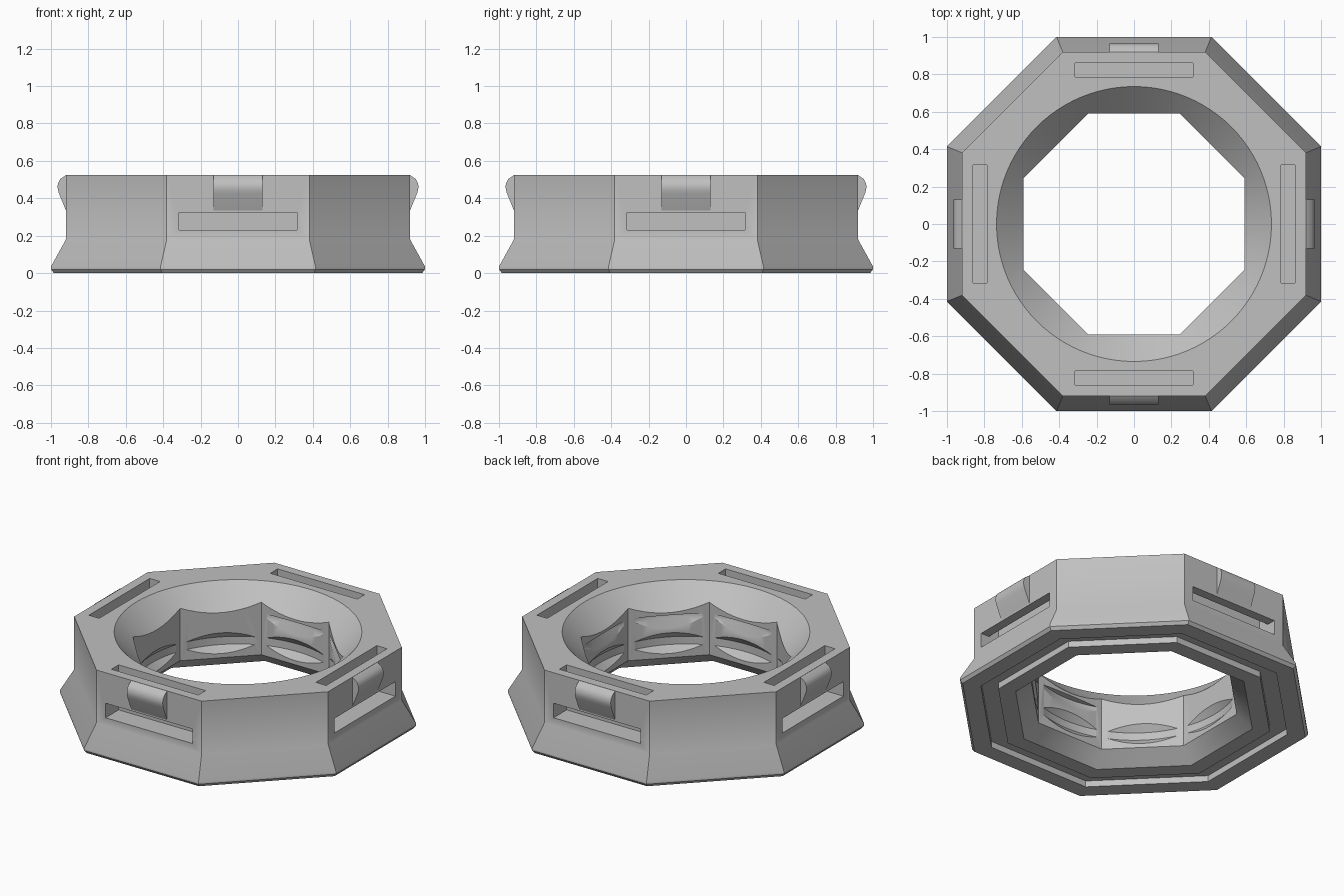
import bpy, bmesh
from math import pi, cos, sin, radians

cube = bpy.data.objects.get("Cube")
if cube:
    bpy.data.objects.remove(cube, do_unlink=True)

grey = bpy.data.materials.new("mid_grey")
grey.use_nodes = True
COLOUR = (0.53, 0.53, 0.53, 1)
grey.diffuse_color = COLOUR
grey.node_tree.nodes["Principled BSDF"].inputs["Base Color"].default_value = COLOUR


def finish(name, bm):
    bmesh.ops.recalc_face_normals(bm, faces=bm.faces)
    mesh = bpy.data.meshes.new(name)
    bm.to_mesh(mesh)
    bm.free()
    mesh.materials.append(grey)
    obj = bpy.data.objects.new(name, mesh)
    bpy.context.collection.objects.link(obj)
    return obj


def bridge(bm, a, b):
    n = len(a)
    for i in range(n):
        j = (i + 1) % n
        bm.faces.new((a[i], a[j], b[j], b[i]))


def ring(name, profile, sides, start=0.0, sweep=2 * pi, scale=1.0):
    """Sweep a closed (radius, z) profile about the z axis."""
    bm = bmesh.new()
    full = sweep > 6.28
    loops = []
    for k in range(sides if full else sides + 1):
        a = start + sweep * k / sides
        loops.append([bm.verts.new((r * scale * cos(a), r * scale * sin(a), z))
                      for r, z in profile])
    for a, b in zip(loops, loops[1:]):
        bridge(bm, a, b)
    if full:
        bridge(bm, loops[-1], loops[0])
    else:
        bm.faces.new(loops[0])
        bm.faces.new(loops[-1])
    return finish(name, bm)


def prism(name, profile, half_width, angle):
    """Extrude a (radius, z) profile sideways, facing the given direction."""
    bm = bmesh.new()
    c, s = cos(angle), sin(angle)
    a, b = [[bm.verts.new((r * c - w * s, r * s + w * c, z)) for r, z in profile]
            for w in (-half_width, half_width)]
    bridge(bm, a, b)
    bm.faces.new(a)
    bm.faces.new(b)
    return finish(name, bm)


def smooth(obj, angle):
    bpy.ops.object.select_all(action='DESELECT')
    obj.select_set(True)
    bpy.context.view_layer.objects.active = obj
    bpy.ops.object.shade_smooth_by_angle(angle=radians(angle))


# Octagonal body with flared foot, bottom groove and chamfered hole
body = ring("octagonal_body", [
    (0.985, 0), (1, 0.02), (1, 0.035), (0.92, 0.18), (0.92, 0.525),
    (0.59, 0.525), (0.59, 0.085), (0.68, 0), (0.78, 0), (0.78, 0.04),
    (0.88, 0.04), (0.88, 0)], 8, pi / 8, scale=1 / cos(pi / 8))

# Conical mouth
cutters = [ring("mouth_cutter", [(0.5, 0.6), (0.81, 0.6), (0.54, 0.33), (0.5, 0.33)], 96)]

# Round grooves that bite into the flat inner walls
cutters.append(ring("lower_groove_cutter", [
    (0.56, 0.075), (0.625, 0.155), (0.625, 0.205), (0.56, 0.285)], 96))
cutters.append(ring("upper_groove_cutter", [
    (0.57, 0.245), (0.625, 0.335), (0.625, 0.36), (0.57, 0.365)],
    60, radians(-112.5), radians(225)))

# Strap slots: one L-shaped passage from the top to each main side
quarter_turns = [k * pi / 2 for k in range(4)]
for a in quarter_turns:
    cutters.append(prism("slot_cutter", [
        (0.785, 0.23), (1.1, 0.23), (1.1, 0.325), (0.86, 0.325),
        (0.86, 0.6), (0.785, 0.6)], 0.315, a))

for cutter in cutters:
    mod = body.modifiers.new(cutter.name, 'BOOLEAN')
    mod.operation = 'DIFFERENCE'
    mod.solver = 'EXACT'
    mod.object = cutter

# Bake the cuts, then drop the cutters
depsgraph = bpy.context.evaluated_depsgraph_get()
cut_mesh = bpy.data.meshes.new_from_object(body.evaluated_get(depsgraph))
body.modifiers.clear()
body.data = cut_mesh
for cutter in cutters:
    bpy.data.objects.remove(cutter, do_unlink=True)
smooth(body, 33)

# Rounded catch on each main side
for label, a in zip(("left", "back", "right", "front"), quarter_turns):
    catch = prism(label + "_catch", [
        (0.9, 0.335), (0.92, 0.335), (0.957, 0.425), (0.963, 0.445), (0.965, 0.465),
        (0.96, 0.485), (0.95, 0.503), (0.92, 0.524), (0.9, 0.524)], 0.13, a)
    smooth(catch, 33)
